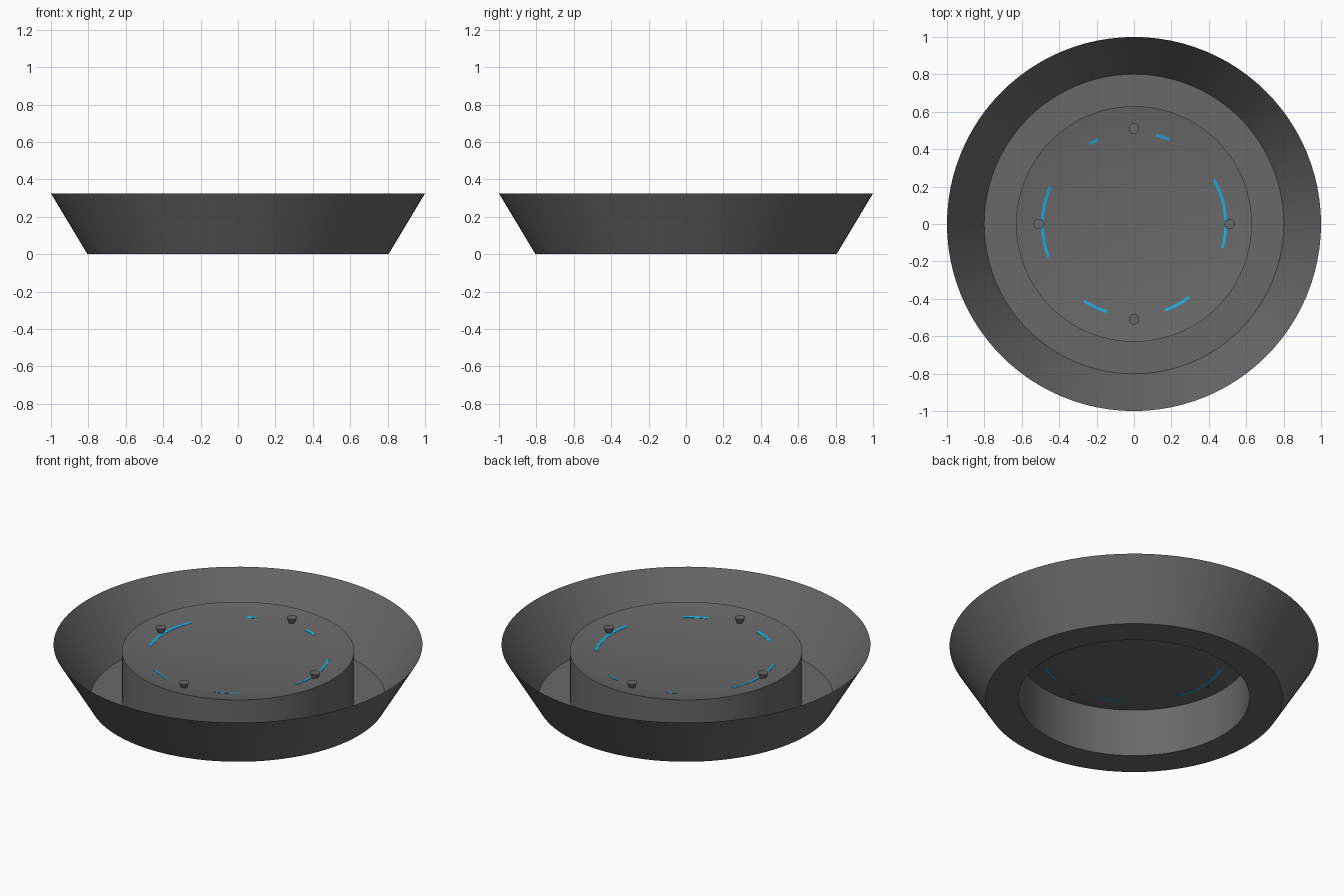
import bpy, bmesh, math
from mathutils import Matrix

if "Cube" in bpy.data.objects:
    bpy.data.objects.remove(bpy.data.objects["Cube"])

SEG = 96


def material(name, rgb):
    m = bpy.data.materials.new(name)
    m.diffuse_color = (*rgb, 1)
    m.use_nodes = True
    m.node_tree.nodes["Principled BSDF"].inputs["Base Color"].default_value = m.diffuse_color
    return m


GREY = material("dark grey", (0.14, 0.14, 0.14))
BLUE = material("light blue", (0.015, 0.40, 0.72))


def finish(bm, name, mat):
    bmesh.ops.remove_doubles(bm, verts=bm.verts, dist=1e-5)
    bmesh.ops.recalc_face_normals(bm, faces=bm.faces)
    me = bpy.data.meshes.new(name)
    bm.to_mesh(me)
    bm.free()
    me.materials.append(mat)
    ob = bpy.data.objects.new(name, me)
    bpy.context.collection.objects.link(ob)
    bpy.ops.object.select_all(action='DESELECT')
    ob.select_set(True)
    bpy.context.view_layer.objects.active = ob
    bpy.ops.object.shade_smooth_by_angle(angle=math.radians(25))
    return ob


def lathe(name, profile, mat):
    """Spin an (r, z) profile around the z axis."""
    bm = bmesh.new()
    vs = [bm.verts.new((r, 0, z)) for r, z in profile]
    es = [bm.edges.new(p) for p in zip(vs, vs[1:])]
    bmesh.ops.spin(bm, geom=vs + es, cent=(0, 0, 0), axis=(0, 0, 1),
                   angle=2 * math.pi, steps=SEG, use_merge=True)
    bmesh.ops.dissolve_degenerate(bm, dist=1e-6, edges=bm.edges)
    return finish(bm, name, mat)


# flared bowl, channel floor and raised hub with a shallow dished top
lathe("flared_dish", [
    (0, .255), (.45, .255), (.63, .288), (.63, .006), (.801, .006),
    (1, .325), (.805, 0), (.627, 0), (.627, .284), (.45, .251), (0, .251),
], GREY)

# four small tapered pegs
for i, side in enumerate(("right", "back", "left", "front")):
    a = i * math.pi / 2
    bm = bmesh.new()
    bmesh.ops.create_cone(
        bm, cap_ends=True, segments=24, radius1=.016, radius2=.028, depth=.034,
        matrix=Matrix.Translation((.51 * math.cos(a), .51 * math.sin(a), .277)))
    finish(bm, "peg_" + side, GREY)


# glowing ring: thin arcs lying on the dished top and just showing beneath
def arc(name, a0, a1, r0, r1):
    bm = bmesh.new()
    slope = (.288 - .255) / .18
    n = max(2, int((a1 - a0) / 3))
    rings = []
    for i in range(n + 1):
        a = math.radians(a0 + (a1 - a0) * i / n)
        ring = []
        for r, dz in ((r0, .0015), (r1, .0015), (r1, -.0055), (r0, -.0055)):
            z = .255 + (r - .45) * slope + dz
            ring.append(bm.verts.new((r * math.cos(a), r * math.sin(a), z)))
        rings.append(ring)
    for p, q in zip(rings, rings[1:]):
        for k in range(4):
            bm.faces.new((p[k], p[k - 1], q[k - 1], q[k]))
    bm.faces.new(rings[0])
    bm.faces.new(rings[-1])
    finish(bm, name, BLUE)


ARCS = ((-15, 29), (67, 76), (113, 119), (156, 201), (237, 253), (290, 307))
for i, (a0, a1) in enumerate(ARCS):
    arc(f"ring_arc_{i + 1}", a0, a1, .482, .498)
